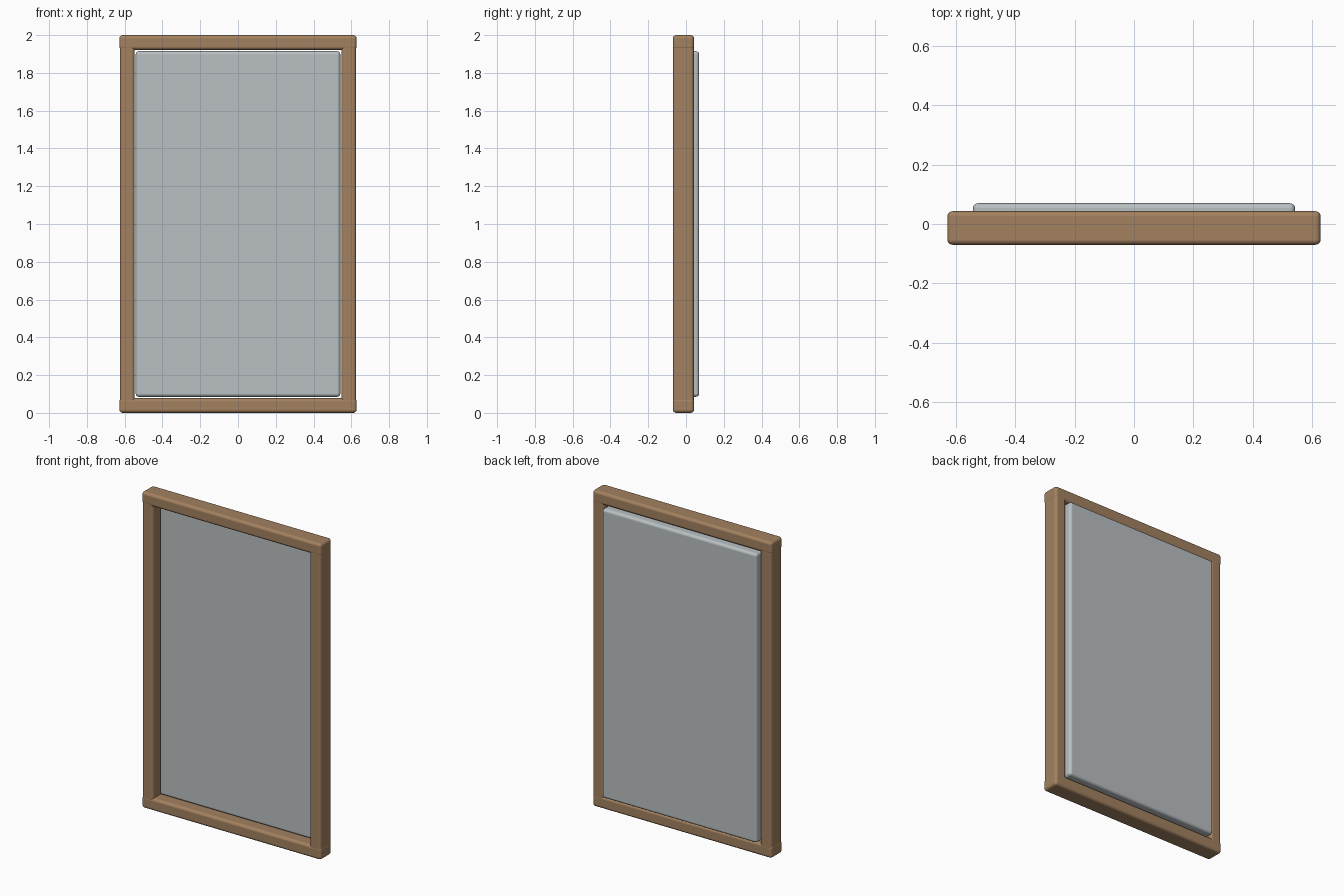
import bpy
import bmesh
from mathutils import Vector

cube = bpy.data.objects.get("Cube")
if cube:
    bpy.data.objects.remove(cube, do_unlink=True)


def make_material(name, rgb):
    mat = bpy.data.materials.new(name)
    mat.use_nodes = True
    color = (*rgb, 1.0)
    mat.diffuse_color = color
    mat.node_tree.nodes["Principled BSDF"].inputs["Base Color"].default_value = color
    return mat


wood = make_material("brown wood", (0.365, 0.22, 0.115))
glass = make_material("pale grey glass", (0.49, 0.525, 0.54))


def rounded_box(name, low, high, radius, mat):
    """Box between two corners, with softly rounded edges."""
    low, high = Vector(low), Vector(high)
    center, size = (low + high) / 2, high - low
    mesh = bpy.data.meshes.new(name)
    bm = bmesh.new()
    bmesh.ops.create_cube(bm, size=1)
    bmesh.ops.scale(bm, vec=size, verts=bm.verts)
    bm.to_mesh(mesh)
    bm.free()
    mesh.materials.append(mat)
    obj = bpy.data.objects.new(name, mesh)
    obj.location = center
    bpy.context.collection.objects.link(obj)
    bevel = obj.modifiers.new("rounded edges", "BEVEL")
    bevel.width = radius
    bevel.segments = 4
    bevel.harden_normals = True
    bpy.ops.object.select_all(action="DESELECT")
    obj.select_set(True)
    bpy.context.view_layer.objects.active = obj
    bpy.ops.object.shade_smooth_by_angle()


FRONT, BACK = -0.07, 0.043
HALF, RAIL = 0.628, 0.078

# Horizontal rails
for name, z in (("bottom_rail", 0), ("top_rail", 2 - RAIL)):
    rounded_box(name, (-HALF, FRONT, z), (HALF, BACK, z + RAIL), 0.018, wood)

# Upright stiles, set in slightly from the rail ends
for name, side in (("left_stile", 1), ("right_stile", -1)):
    xs = sorted((side * 0.547, side * 0.626))
    rounded_box(name, (xs[0], FRONT + 0.001, 0.03), (xs[1], BACK - 0.001, 1.97),
                0.018, wood)

# Pane set into the back of the frame
rounded_box("pane", (-0.542, -0.015, 0.085), (0.542, 0.07, 1.915), 0.018, glass)
